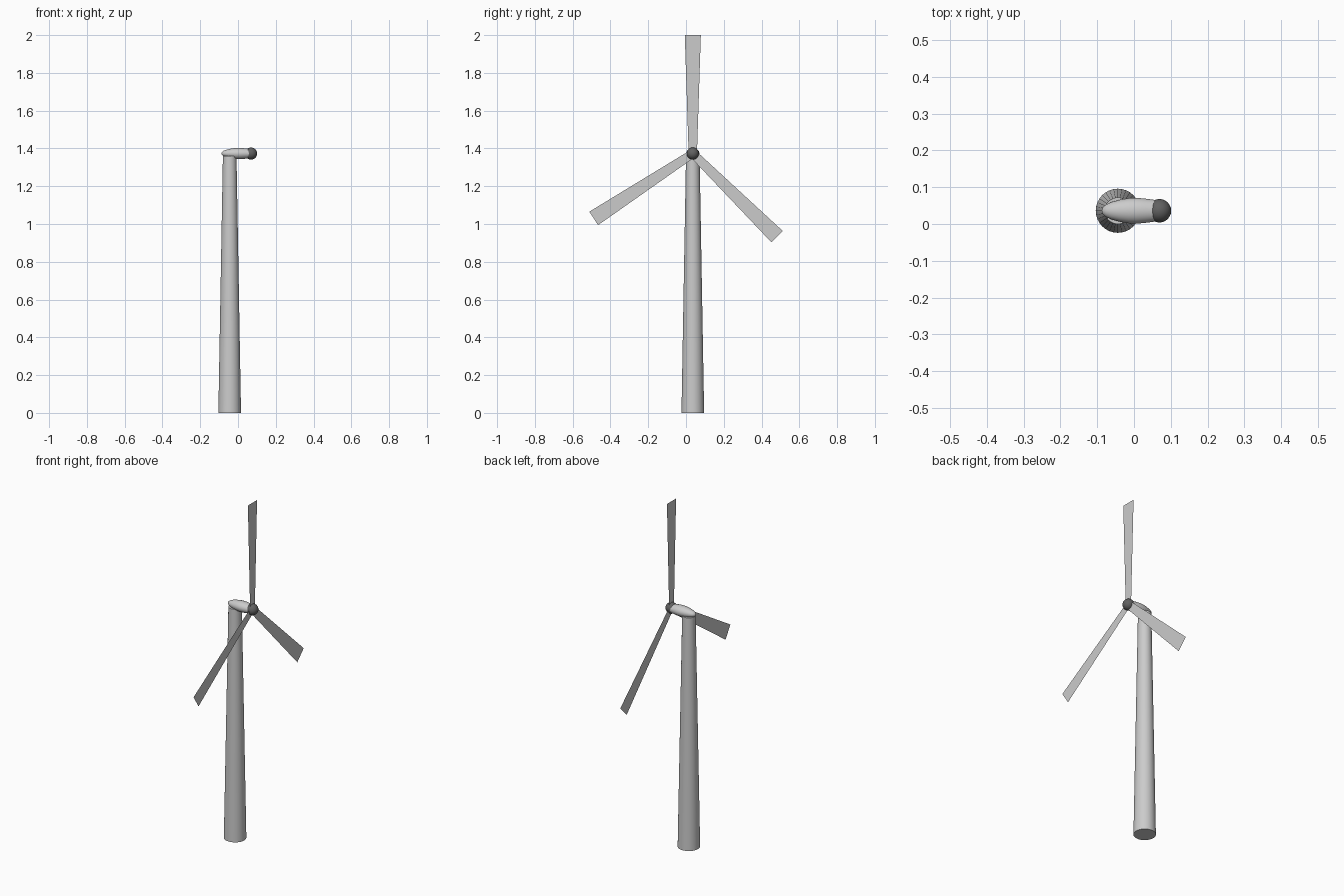
import bpy, bmesh, math
from mathutils import Matrix, Vector

if "Cube" in bpy.data.objects:
    bpy.data.objects.remove(bpy.data.objects["Cube"])

Y = 0.036                       # common centre line in y
HUB = Vector((0.069, Y, 1.373))


def make_object(name, bm):
    mesh = bpy.data.meshes.new(name)
    bm.to_mesh(mesh)
    bm.free()
    ob = bpy.data.objects.new(name, mesh)
    bpy.context.collection.objects.link(ob)
    return ob


def smooth(ob, angle=40):
    bpy.ops.object.select_all(action='DESELECT')
    ob.select_set(True)
    bpy.context.view_layer.objects.active = ob
    bpy.ops.object.shade_smooth_by_angle(angle=math.radians(angle))


# Tapered tower
bm = bmesh.new()
bmesh.ops.create_cone(bm, cap_ends=True, segments=32, radius1=0.06, radius2=0.036,
                      depth=1.36, matrix=Matrix.Translation((-0.044, Y, 0.68)))
smooth(make_object("tower", bm))

# Nacelle: teardrop profile (x, half width) turned around the rotor axis
profile = [(-0.088, 0), (-0.085, 0.009), (-0.076, 0.017), (-0.060, 0.024), (-0.038, 0.030),
           (-0.015, 0.034), (0.008, 0.035), (0.030, 0.033), (0.060, 0.029), (0.060, 0)]
bm = bmesh.new()
verts = [bm.verts.new((x, r, 0)) for x, r in profile]
edges = [bm.edges.new(pair) for pair in zip(verts, verts[1:])]
bmesh.ops.spin(bm, geom=verts + edges, cent=(0, 0, 0), axis=(1, 0, 0),
               angle=math.tau, steps=32, use_merge=True)
bmesh.ops.remove_doubles(bm, verts=bm.verts, dist=1e-5)
bmesh.ops.recalc_face_normals(bm, faces=bm.faces)
bmesh.ops.transform(bm, verts=bm.verts,
                    matrix=Matrix.Translation((0, Y, HUB.z)) @ Matrix.Diagonal((1, 1, 0.86, 1)))
smooth(make_object("nacelle", bm))

# Hub ball
bm = bmesh.new()
bmesh.ops.create_uvsphere(bm, u_segments=24, v_segments=16, radius=0.032,
                          matrix=Matrix.Translation(HUB))
hub = make_object("hub", bm)
smooth(hub)
dark = bpy.data.materials.new("dark_grey")
dark.diffuse_color = (0.12, 0.12, 0.12, 1)
dark.use_nodes = True
dark.node_tree.nodes["Principled BSDF"].inputs["Base Color"].default_value = dark.diffuse_color
hub.data.materials.append(dark)

# Three flat blades, widening towards the tip
for i, angle in enumerate((90, 213.2, -44.6)):
    a = math.radians(angle)
    along = Vector((0, math.cos(a), math.sin(a)))
    across = Vector((0, -math.sin(a), math.cos(a)))
    bm = bmesh.new()
    bm.faces.new([bm.verts.new(HUB + along * d + across * w) for d, w in
                  ((0, -0.022), (0.627, -0.0425), (0.627, 0.0425), (0, 0.022))])
    make_object(f"blade_{i + 1}", bm)
